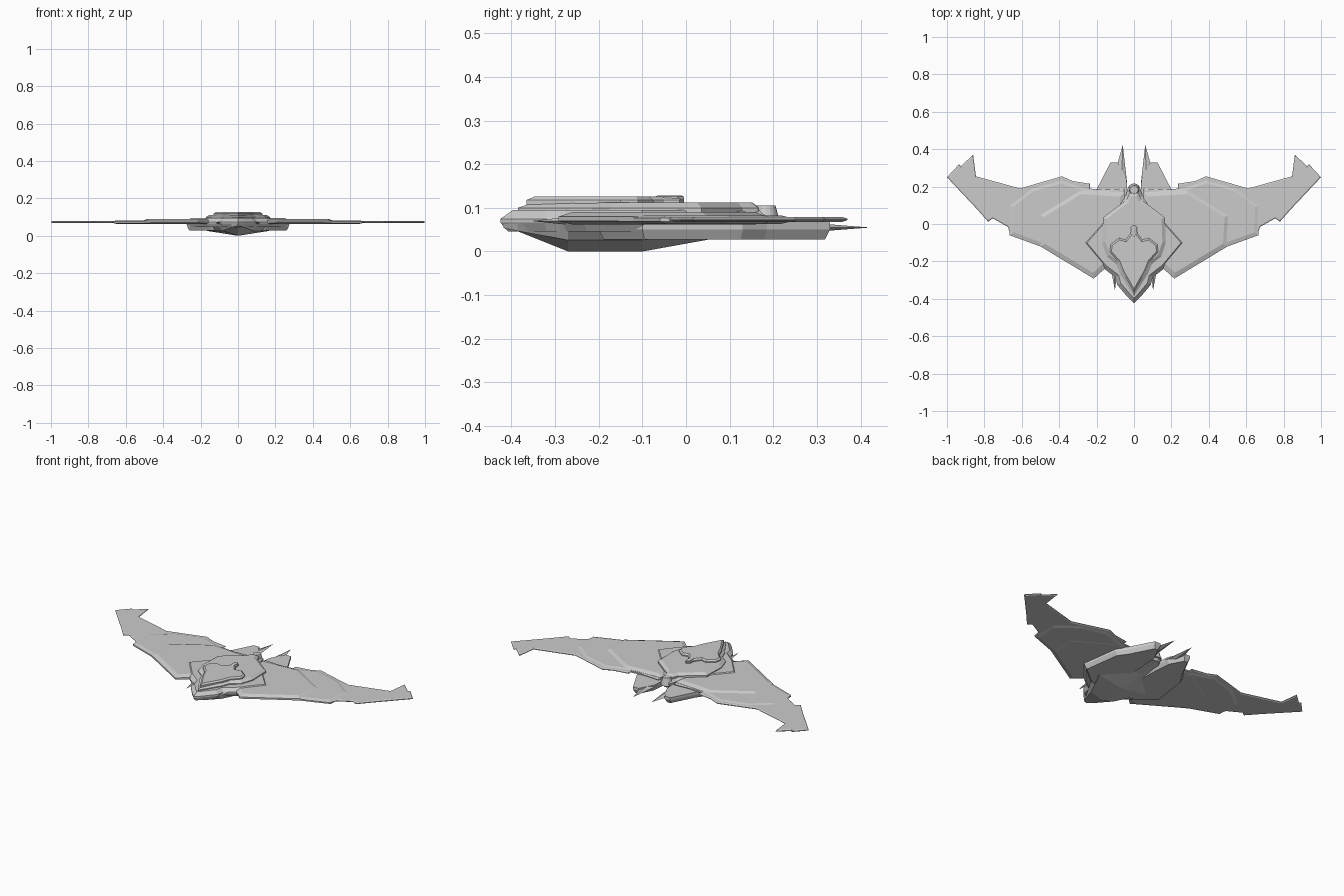
import bpy
from mathutils import Vector


def offset(pts, d):
    """Move a counter-clockwise outline inwards by d with limited mitres."""
    out = []
    for i, p in enumerate(pts):
        p = Vector(p)
        a = (p - Vector(pts[i - 1])).normalized()
        b = (Vector(pts[(i + 1) % len(pts)]) - p).normalized()
        na, nb = Vector((-a.y, a.x)), Vector((-b.y, b.x))
        m = na + nb
        m = m / max(m.dot(na), 0.45) if m.length > 1e-6 else na
        out.append(p + m * d)
    return out


def make(name, verts, faces, mirror=False):
    me = bpy.data.meshes.new(name)
    me.from_pydata(verts, [], faces)
    ob = bpy.data.objects.new(name, me)
    bpy.context.collection.objects.link(ob)
    if mirror:
        ob.modifiers.new("mirror", 'MIRROR')
    return ob


def plate(name, pts, levels, mirror=False):
    """Stack of (z, inset) rings of one outline, closed at both ends."""
    area = sum(pts[i - 1][0] * p[1] - p[0] * pts[i - 1][1] for i, p in enumerate(pts))
    if area < 0:
        pts = pts[::-1]
    n, verts, faces = len(pts), [], []
    for z, d in levels:
        verts += [(p.x, p.y, z) for p in offset(pts, d)]
    for k in range(len(levels) - 1):
        for i in range(n):
            j = (i + 1) % n
            faces.append((k * n + i, k * n + j, (k + 1) * n + j, (k + 1) * n + i))
    faces.append(tuple(range(n))[::-1])
    faces.append(tuple(range((len(levels) - 1) * n, len(levels) * n)))
    return make(name, verts, faces, mirror)


def both(half):
    """Complete a right-half outline that starts and ends on the centre line."""
    return half + [(-x, y) for x, y in half[-2:0:-1]]


# Wings: thin full-span blade, then two thicker layers
plate("wing_blade", [
    (0.05, -0.15), (0.21, -0.28), (0.5, -0.115), (0.66, -0.055), (0.675, -0.015),
    (0.755, 0.03), (0.78, 0.012), (0.84, 0.08), (1.0, 0.25), (0.935, 0.32), (0.925, 0.31),
    (0.86, 0.37), (0.845, 0.255), (0.61, 0.19), (0.385, 0.255), (0.33, 0.23),
    (0.235, 0.215), (0.235, 0.18), (0.05, 0.19)],
    [(0.068, 0.006), (0.072, 0), (0.075, 0), (0.079, 0.006)], True)
plate("wing_middle", [
    (0.05, -0.15), (0.21, -0.285), (0.5, -0.12), (0.665, -0.06), (0.67, 0.1),
    (0.55, 0.195), (0.385, 0.24), (0.24, 0.19), (0.05, 0.17)],
    [(0.063, 0.022), (0.069, 0), (0.077, 0), (0.083, 0.022)], True)
plate("wing_root", [
    (0.05, -0.15), (0.16, -0.24), (0.215, -0.292), (0.5, -0.12), (0.51, 0.05),
    (0.29, 0.185), (0.05, 0.17)],
    [(0.062, 0.025), (0.07, 0), (0.08, 0), (0.09, 0.025)], True)

# Main diamond hull with pointed nose
hull = both([(0, -0.425), (0.035, -0.39), (0.09, -0.325), (0.1, -0.285), (0.165, -0.235),
             (0.278, -0.1), (0.09, 0.11), (0.045, 0.15), (0.03, 0.2), (0, 0.21)])
plate("main_hull", hull, [(0.046, 0.012), (0.066, 0), (0.075, 0), (0.095, 0.02)])

# Stepped upper decks
deck = both([(0, -0.385), (0.075, -0.265), (0.095, -0.215), (0.145, -0.175), (0.17, -0.1),
             (0.165, 0.035), (0.1, 0.085), (0.04, 0.13), (0.025, 0.165), (0, 0.17)])
plate("upper_deck", deck, [(0.09, 0), (0.1, 0), (0.112, 0.018)])
bridge = both([(0, -0.365), (0.065, -0.25), (0.085, -0.2), (0.13, -0.15), (0.125, -0.11),
               (0.08, -0.075), (0.045, -0.085), (0.018, -0.05), (0.015, -0.015), (0, -0.005)])
plate("raised_bridge", bridge, [(0.105, 0), (0.118, 0), (0.126, 0.009)])
plate("deck_hatch", both([(0, -0.07), (0.012, -0.055), (0.012, -0.02), (0, -0.005)]),
      [(0.11, 0), (0.126, 0), (0.128, 0.003)])

# Round stern turret
bpy.ops.mesh.primitive_cone_add(vertices=16, radius1=0.034, radius2=0.022, depth=0.045,
                                location=(0, 0.183, 0.083))
bpy.context.object.name = "stern_turret"

# Lower engine prongs with their rear spikes
plate("engine_prong", [
    (0.1, -0.2), (0.15, -0.2), (0.272, -0.1), (0.24, 0.13), (0.2, 0.185), (0.125, 0.33),
    (0.088, 0.33), (0.04, 0.24), (0.03, 0.1), (0.03, -0.1)],
    [(0.027, 0.012), (0.05, 0), (0.066, 0)], True)
make("rear_spike", [(0.037, 0.22, 0.055), (0.095, 0.3, 0.055), (0.06, 0.422, 0.055),
                    (0.065, 0.28, 0.066), (0.065, 0.28, 0.044)],
     [(0, 1, 3), (1, 2, 3), (2, 0, 3), (1, 0, 4), (2, 1, 4), (0, 2, 4)], True)

# Small spikes beside the nose
make("nose_spike", [(0.09, -0.26, 0.07), (0.12, -0.26, 0.07), (0.102, -0.355, 0.07),
                    (0.105, -0.27, 0.079), (0.105, -0.27, 0.061)],
     [(1, 0, 3), (2, 1, 3), (0, 2, 3), (0, 1, 4), (1, 2, 4), (2, 0, 4)], True)

# V-shaped keel: (y, half width, bottom z)
stations = [(-0.418, 0.004, 0.062), (-0.385, 0.04, 0.046), (-0.27, 0.11, 0.0),
            (-0.1, 0.22, 0.0), (0.05, 0.13, 0.027), (0.19, 0.03, 0.046)]
kv, kf = [], []
for y, w, z in stations:
    kv += [(-w, y, 0.064), (-w * 0.75, y, z * 0.45 + 0.026), (0, y, z),
           (w * 0.75, y, z * 0.45 + 0.026), (w, y, 0.064)]
for s in range(len(stations) - 1):
    for i in range(5):
        j = (i + 1) % 5
        kf.append((s * 5 + i, s * 5 + j, s * 5 + 5 + j, s * 5 + 5 + i))
last = 5 * len(stations)
kf += [(4, 3, 2, 1, 0), tuple(range(last - 5, last))]
make("keel", kv, kf)
